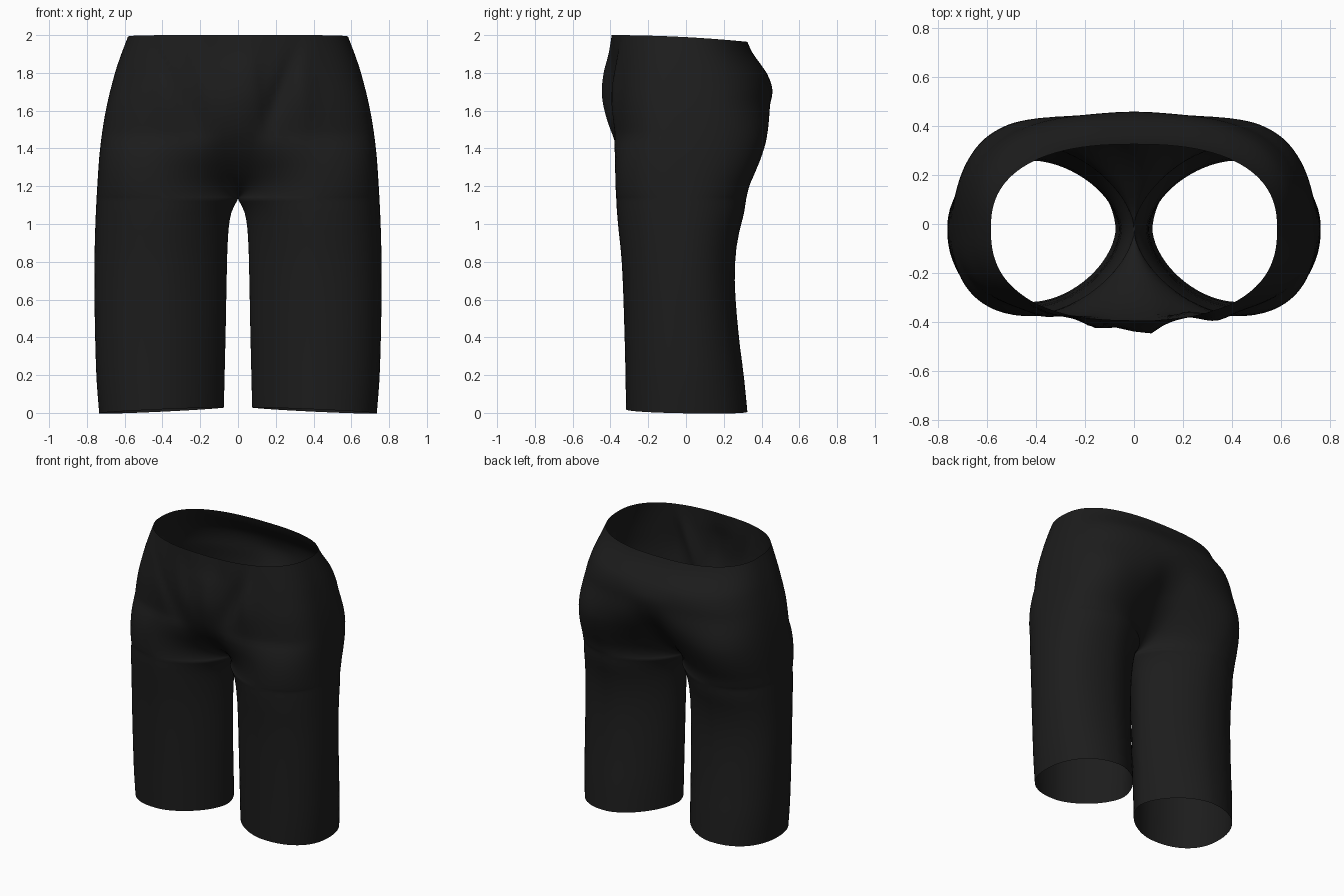
import bpy, bmesh, math

if "Cube" in bpy.data.objects:
    bpy.data.objects.remove(bpy.data.objects["Cube"])

COLS, CX, MID = 72, 0.41, -0.02
CROTCH = 1.135

# Profiles as (height, value)
OUTER = [(0, .735), (.2, .75), (.6, .76), (.8, .76), (1.0, .755), (1.2, .745), (1.4, .73),
         (1.6, .70), (1.8, .652), (1.9, .62), (2, .583)]
INNER = [(0, .075), (.4, .066), (.8, .058), (.95, .052), (1.05, .038), (1.1, .018), (CROTCH, 0), (2, 0)]
FRONT = [(0, -.317), (.4, -.325), (.8, -.34), (1, -.36), (1.2, -.374), (1.4, -.378), (1.65, -.39),
         (1.85, -.39), (2, -.392)]
BACK = [(0, .325), (.2, .305), (.4, .28), (.7, .258), (.9, .27), (1.05, .305), (1.2, .335), (1.28, .37),
        (1.4, .415), (1.55, .44), (1.7, .45), (1.8, .435), (1.87, .395), (1.94, .35), (2, .325)]
FRONT_SEAM = [(CROTCH, MID), (1.16, -.08), (1.22, -.17), (1.3, -.26), (1.4, -.34), (1.5, -.395),
              (1.65, -.43), (1.8, -.425), (1.9, -.405), (2, -.392)]
BACK_SEAM = [(CROTCH, MID), (1.16, .04), (1.22, .12), (1.3, .21), (1.4, .295), (1.5, .37),
             (1.6, .43), (1.7, .458), (1.8, .435), (1.87, .395), (1.94, .35), (2, .325)]
HIP_POWER = [(0, 2.9), (1.6, 2.85), (1.8, 2.65), (2, 2.45)]


def sample(pts, z):
    """Smooth cubic reading of a profile."""
    if z <= pts[0][0]:
        return pts[0][1]
    for i in range(len(pts) - 1):
        (z0, a), (z1, b) = pts[i], pts[i + 1]
        if z <= z1:
            h, t = z1 - z0, (z - z0) / (z1 - z0)

            def slope(k):
                lo, hi = pts[max(k - 1, 0)], pts[min(k + 1, len(pts) - 1)]
                return (hi[1] - lo[1]) / (hi[0] - lo[0])
            return ((2*t**3 - 3*t*t + 1) * a + (t**3 - 2*t*t + t) * h * slope(i)
                    + (3*t*t - 2*t**3) * b + (t**3 - t*t) * h * slope(i + 1))
    return pts[-1][1]


def power(v, n):
    return math.copysign(abs(v) ** (2 / n), v)


def bump(v, centre, width):
    return math.exp(-((v - centre) / width) ** 2)


def folds(x, z):
    """Cloth folds on the front, fanning up from the crotch."""
    h = max(z - 1.25, 0)
    band = bump(z, 1.68, .2)
    return band * (-.026 * bump(x, .06, .05) - .026 * bump(x, -.05 - .25 * h, .05)
                   + .032 * bump(x, .06 + .36 * h, .04) + .012 * bump(x, -.1 - .5 * h, .04)
                   - .022 * bump(x, .34, .07) - .012 * bump(x, -.37, .07))


def section(z, side):
    """One side's outline at a height, from front seam round the hip to back seam."""
    xo, xi = sample(OUTER, z), max(sample(INNER, z), 0)
    hip_n = sample(HIP_POWER, z)
    halves = []
    for is_back in (False, True):
        ext = sample(BACK if is_back else FRONT, z)
        seam = sample(BACK_SEAM if is_back else FRONT_SEAM, z)
        t = min(max((seam - MID) / (ext - MID), 0), 1)
        half = []
        for i in range(COLS // 2 + 1):
            u = i / (COLS // 2)                      # 0 at the seam, 1 at the outer side
            a = math.pi * (1 - u)
            # Legs are narrower toward the inseam and fuller outside
            n = 1.72 if u < .5 else (2.2 if is_back else 2.25)
            c, s = power(math.cos(a), n), power(math.sin(a), n)
            leg = (CX + c * ((xo - CX) if c > 0 else (CX - xi)), s)
            b = math.pi / 2 * (1 - u)
            hip = (xo * power(math.cos(b), hip_n), power(math.sin(b), hip_n))
            half.append([leg[0] + (hip[0] - leg[0]) * t, leg[1] + (hip[1] - leg[1]) * t])
        top = max(p[1] for p in half)
        for p in half:
            p[1] = MID + (ext - MID) * p[1] / top
        if z > CROTCH:
            delta = seam - half[0][1]
            for p in half:
                p[1] += delta * bump(p[0], 0, .13)
        for p in half:
            if not is_back:
                p[1] += folds(side * p[0], z) * min(1, abs(p[1] - MID) / .3)
        halves.append(half)
    return halves[0] + halves[1][-2::-1]


# Level heights, closer together at the crotch
levels = [i * .0875 for i in range(12)]
levels += [1.0, 1.03, 1.06, 1.085, 1.105, 1.12, CROTCH, 1.142, 1.15, 1.162, 1.18, 1.2, 1.225, 1.25, 1.28]
levels += [1.28 + .03 * i for i in range(1, 25)]
levels = sorted(set(levels))

bm = bmesh.new()
for side in (1, -1):
    rows = []
    for z in levels:
        row = []
        for x, y in section(z, side):
            # Slanted hem and a waist that dips to the back
            low = max(0, 1 - z / .5)
            high = max(0, (z - 1.7) / .3)
            zz = z + low * (.034 - .03 * (x - .07) / .66 - .012 * (y + .3) / .6)
            zz -= high * .036 * max(0, (y + .4) / .73) ** 2
            row.append(bm.verts.new((side * x, y, zz)))
        rows.append(row)
    for lo, hi in zip(rows, rows[1:]):
        for i in range(COLS):
            quad = (lo[i], lo[i + 1], hi[i + 1], hi[i])
            bm.faces.new(quad if side > 0 else quad[::-1])

# Close the inseams and the centre seam
bmesh.ops.remove_doubles(bm, verts=bm.verts, dist=.0008)
# Relax the cloth around the crotch
for _ in range(4):
    near = [v for v in bm.verts if 1.1 < v.co.z < 1.4 and not v.is_boundary]
    bmesh.ops.smooth_vert(bm, verts=near, factor=.4, use_axis_x=False, use_axis_y=True, use_axis_z=False)

mesh = bpy.data.meshes.new("shorts")
bm.to_mesh(mesh)
bm.free()
for poly in mesh.polygons:
    poly.use_smooth = True

cloth = bpy.data.materials.new("black cloth")
cloth.diffuse_color = (.012, .012, .012, 1)
cloth.use_nodes = True
cloth.node_tree.nodes["Principled BSDF"].inputs["Base Color"].default_value = cloth.diffuse_color
mesh.materials.append(cloth)
shorts = bpy.data.objects.new("shorts", mesh)
bpy.context.collection.objects.link(shorts)
